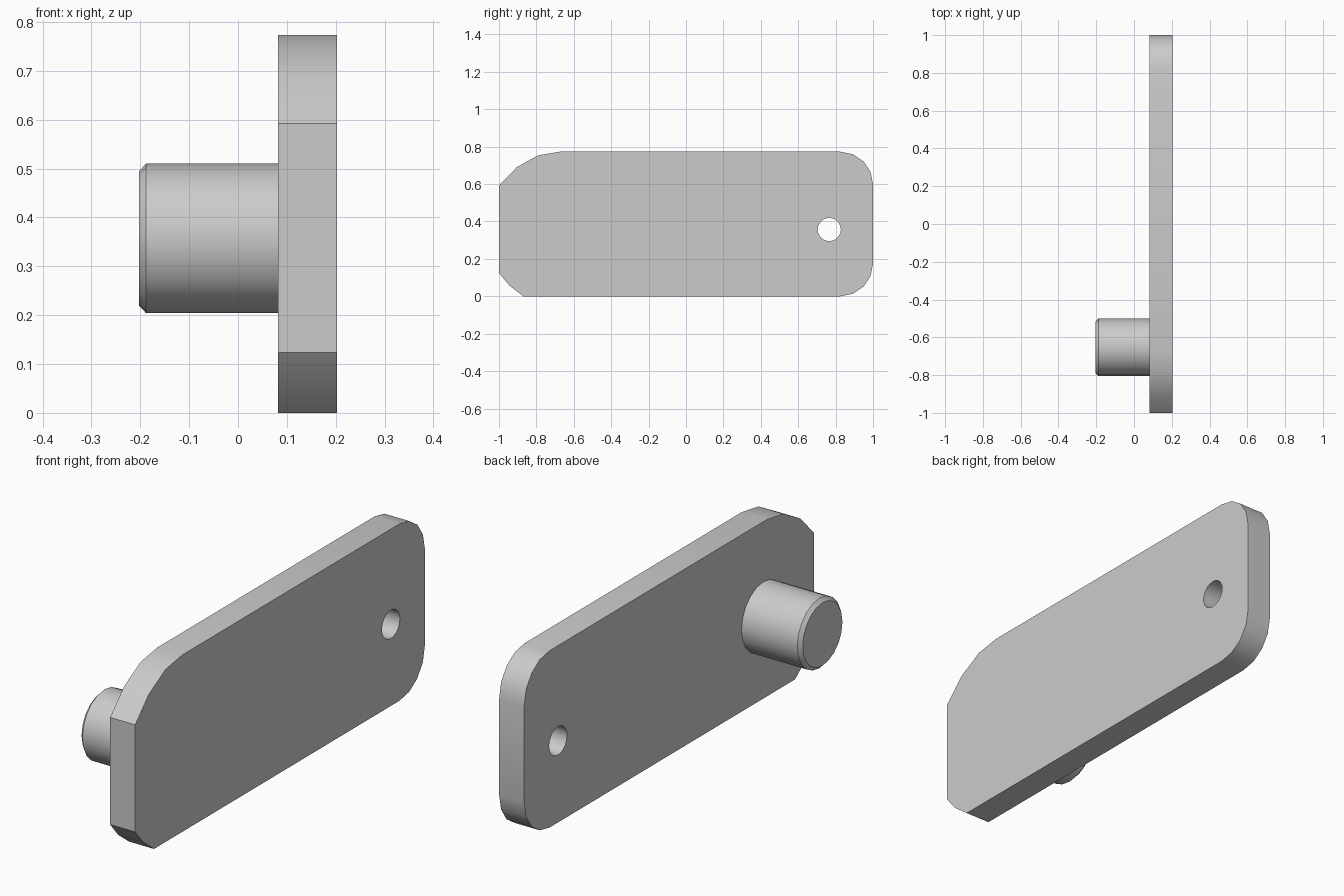
import bpy, bmesh
from math import sin, cos, pi, radians
from mathutils import Vector

cube = bpy.data.objects.get("Cube")
if cube:
    bpy.data.objects.remove(cube, do_unlink=True)

grey = bpy.data.materials.new("plain grey")
grey.use_nodes = True
colour = (0.6, 0.6, 0.6, 1)
grey.diffuse_color = colour
grey.node_tree.nodes["Principled BSDF"].inputs["Base Color"].default_value = colour


def arc(y, z, r, start, end, steps):
    """Points on an arc in the side plane, angles in degrees."""
    angles = [radians(start + (end - start) * i / steps) for i in range(steps + 1)]
    return [(y + r * cos(a), z + r * sin(a)) for a in angles]


def circle(y, z, r, sides):
    return [(y + r * cos(2 * pi * i / sides), z + r * sin(2 * pi * i / sides))
            for i in range(sides)]


def loft(name, sections):
    """Join matching outlines, each given as (x, points), and cap both ends."""
    bm = bmesh.new()
    rings = [[bm.verts.new((x, y, z)) for y, z in pts] for x, pts in sections]
    for a, b in zip(rings, rings[1:]):
        n = len(a)
        for i in range(n):
            j = (i + 1) % n
            bm.faces.new((a[i], a[j], b[j], b[i]))
    bm.faces.new(rings[0])
    bm.faces.new(rings[-1])
    bmesh.ops.recalc_face_normals(bm, faces=bm.faces[:])
    mesh = bpy.data.meshes.new(name)
    bm.to_mesh(mesh)
    bm.free()
    mesh.materials.append(grey)
    obj = bpy.data.objects.new(name, mesh)
    bpy.context.collection.objects.link(obj)
    return obj


def activate(obj):
    bpy.ops.object.select_all(action='DESELECT')
    obj.select_set(True)
    bpy.context.view_layer.objects.active = obj


# Plate outline: rounded back corners, clipped front corners
top, inner, outer = 0.773, 0.082, 0.203
outline = (arc(0.825, 0.175, 0.175, -90, 0, 4)
           + arc(0.825, top - 0.175, 0.175, 0, 90, 4)
           + [(-0.675, top), (-0.79, 0.754), (-0.905, 0.69), (-1, 0.592)]
           + [(-1, 0.124), (-0.945, 0.058), (-0.87, 0)])
plate = loft("plate", [(inner, outline), (outer, outline)])

# Through hole near the back end
hole = circle(0.766, 0.357, 0.062, 20)
cutter = loft("hole_cutter", [(inner - 0.1, hole), (outer + 0.1, hole)])
cutter.hide_render = True
cut = plate.modifiers.new("hole", 'BOOLEAN')
cut.operation = 'DIFFERENCE'
cut.solver = 'EXACT'
cut.object = cutter
activate(plate)
bpy.ops.object.modifier_apply(modifier=cut.name)
bpy.data.objects.remove(cutter, do_unlink=True)

# Round peg with a chamfered tip
wide, narrow = (circle(-0.653, 0.357, r, 20) for r in (0.153, 0.137))
peg = loft("peg", [(inner, wide), (-0.188, wide), (-0.203, narrow)])

for part in (plate, peg):
    activate(part)
    bpy.ops.object.shade_smooth_by_angle(angle=radians(30))
